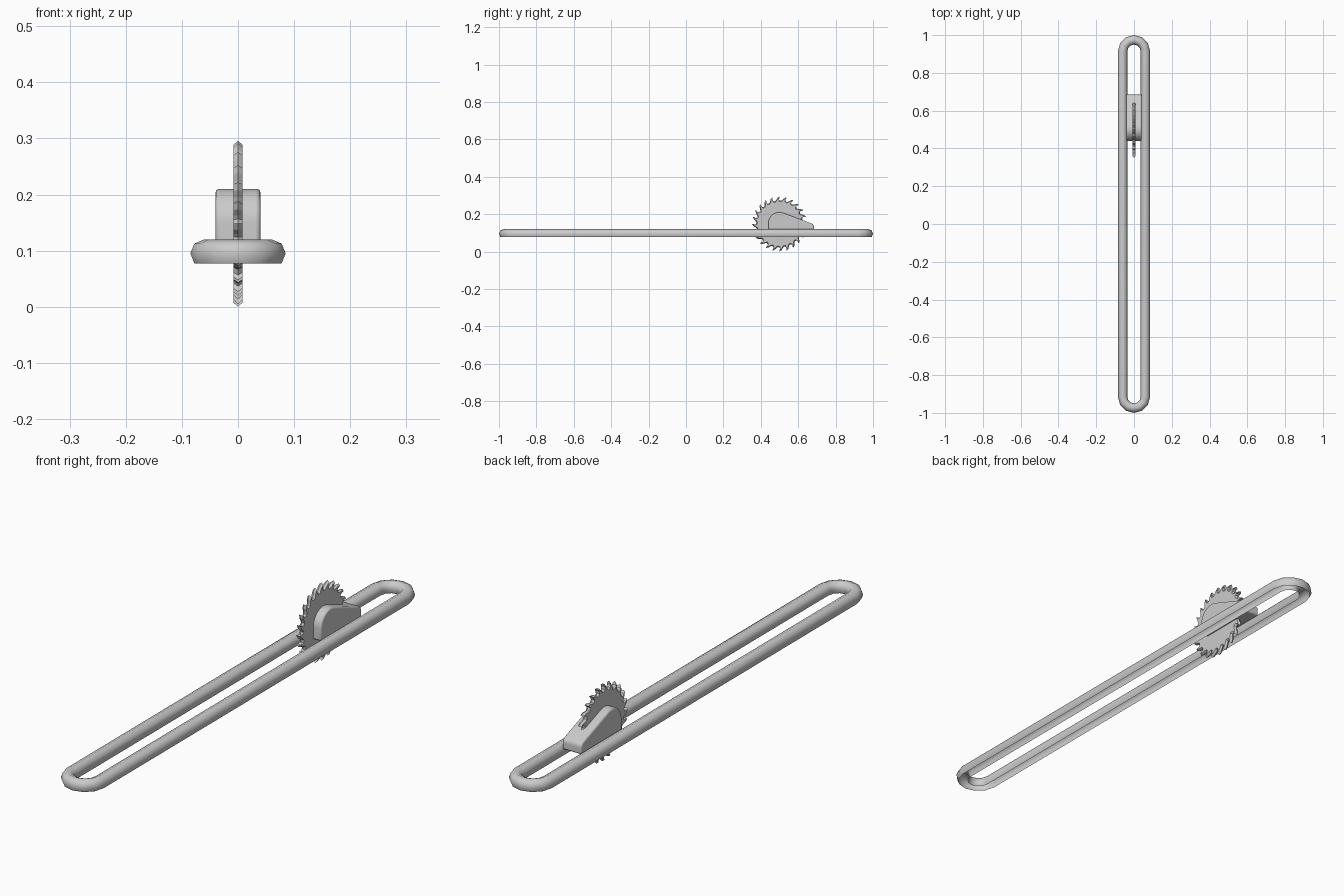
import bpy, bmesh
from math import sin, cos, pi, radians

if "Cube" in bpy.data.objects:
    bpy.data.objects.remove(bpy.data.objects["Cube"])


def make_object(name, bm, smooth=None):
    bmesh.ops.recalc_face_normals(bm, faces=bm.faces[:])
    mesh = bpy.data.meshes.new(name)
    bm.to_mesh(mesh)
    bm.free()
    ob = bpy.data.objects.new(name, mesh)
    bpy.context.collection.objects.link(ob)
    if smooth:
        bpy.ops.object.select_all(action='DESELECT')
        ob.select_set(True)
        bpy.context.view_layer.objects.active = ob
        bpy.ops.object.shade_smooth_by_angle(angle=radians(smooth))
    return ob


def bridge(bm, rings, closed_path):
    n = len(rings[0])
    for i in range(len(rings) if closed_path else len(rings) - 1):
        a, b = rings[i], rings[(i + 1) % len(rings)]
        for j in range(n - 1 if closed_path else n):
            k = (j + 1) % n
            bm.faces.new((a[j], a[k], b[k], b[j]))


# Slotted rail: octagonal tube, open underneath, swept around a long loop
def build_rail(half_gap=0.06, tube=0.025, end=0.915, z=0.095, steps=6):
    bm = bmesh.new()
    rings = []
    section = [radians(-45 + 45 * k) for k in range(7)]
    for side in (1, -1):
        for i in range(steps + 1):
            a = pi * i / steps + (0 if side == 1 else pi)
            rings.append([bm.verts.new(((half_gap + tube * cos(t)) * cos(a),
                                        side * end + (half_gap + tube * cos(t)) * sin(a),
                                        z + tube * sin(t))) for t in section])
    bridge(bm, rings, True)
    return make_object("slot_rail", bm, 50)


# Saw blade: hooked teeth with a sharpened ridge along the middle
def build_blade(cy=0.5, cz=0.148, radius=0.148, teeth=24, half=0.008):
    # (fraction of tooth pitch, radius factor), ending in the undercut hook
    tooth = [(0.62, 0.85), (0.42, 0.87), (0.2, 0.94), (0.0, 1.0), (0.1, 0.92), (0.02, 0.86)]
    tooth = [(0.75, 0.835), (0.55, 0.87), (0.3, 0.95), (0.0, 1.0), (0.1, 0.93), (0.06, 0.86)]
    bm = bmesh.new()
    rings = []
    for x, s in ((-half, 0.95), (0, 1), (half, 0.95)):
        ring = []
        for i in range(teeth):
            for f, r in tooth:
                a = 2 * pi * (-i + f) / teeth
                ring.append(bm.verts.new((x, cy + radius * s * r * cos(a),
                                          cz + radius * s * r * sin(a))))
        rings.append(ring)
    bridge(bm, rings, False)
    bm.faces.new(rings[0])
    bm.faces.new(rings[-1])
    return make_object("saw_blade", bm)


# Teardrop guard straddling the blade
def build_guard(half=0.04):
    def arc(cy, cz, r, a0, a1, n):
        return [(cy + r * cos(radians(a0 + (a1 - a0) * i / n)),
                 cz + r * sin(radians(a0 + (a1 - a0) * i / n))) for i in range(n + 1)]
    profile = [(0.44, 0.105)] + arc(0.5, 0.15, 0.06, 180, 70, 12)
    profile += arc(0.663, 0.13, 0.022, 70, 0, 6) + [(0.685, 0.105)]
    bm = bmesh.new()
    rings = [[bm.verts.new((x, y, z)) for y, z in profile] for x in (-half, half)]
    bridge(bm, rings, False)
    bm.faces.new(rings[0])
    bm.faces.new(rings[1])
    ob = make_object("blade_guard", bm, 40)
    mod = ob.modifiers.new("rounded_edges", 'BEVEL')
    mod.width = 0.007
    mod.segments = 3
    mod.limit_method = 'ANGLE'
    mod.angle_limit = radians(40)


build_rail()
build_blade()
build_guard()
